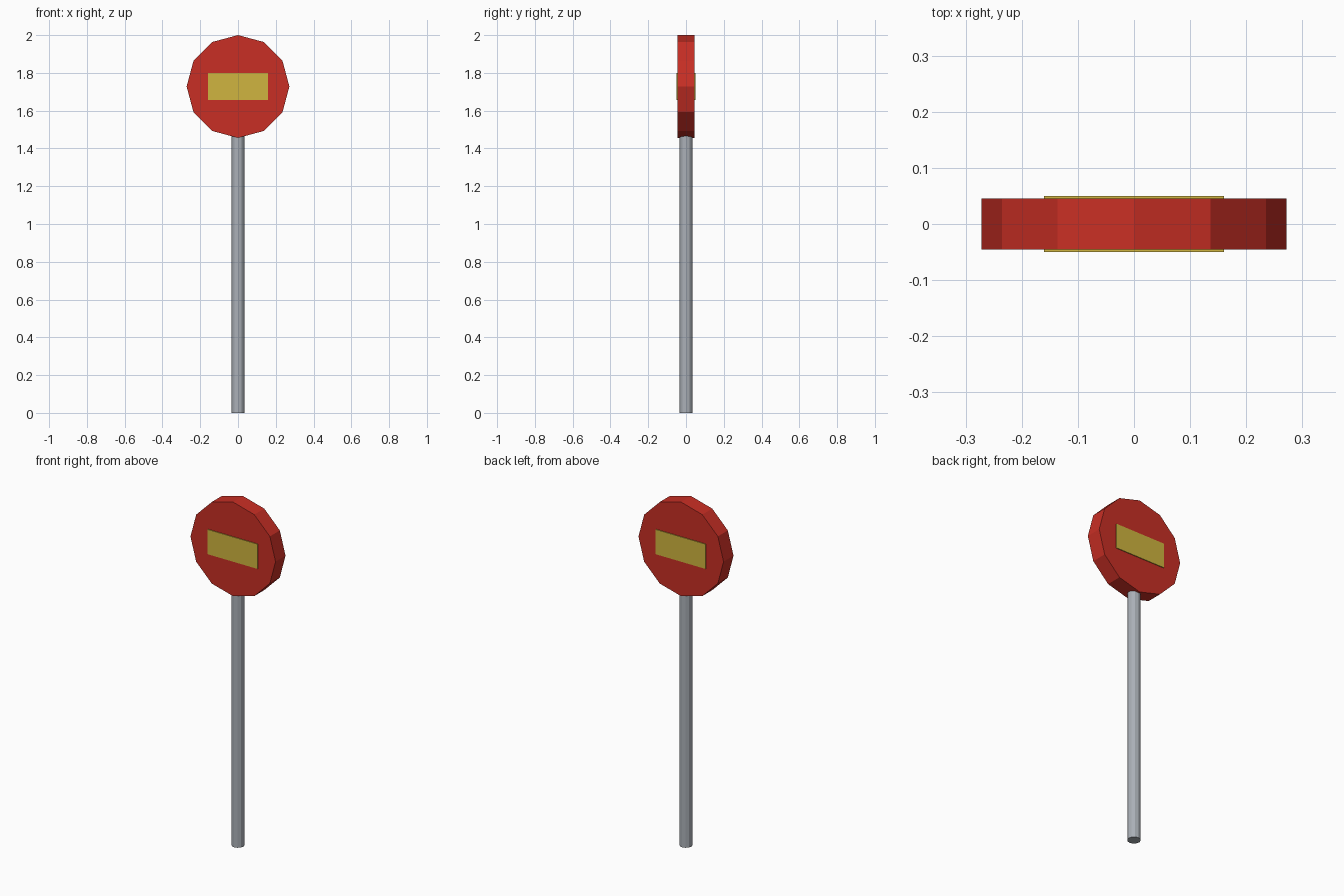
import bpy
import math

if "Cube" in bpy.data.objects:
    bpy.data.objects.remove(bpy.data.objects["Cube"])


def material(name, rgb):
    m = bpy.data.materials.new(name)
    m.diffuse_color = (*rgb, 1.0)
    m.use_nodes = True
    m.node_tree.nodes["Principled BSDF"].inputs["Base Color"].default_value = m.diffuse_color
    return m


RED = material("sign red", (0.58, 0.028, 0.018))
YELLOW = material("bar yellow", (0.63, 0.46, 0.05))
GREY = material("pole grey", (0.40, 0.43, 0.47))

DISC_Z, DISC_R, DISC_T = 1.728, 0.272, 0.091


def finish(name, mat):
    ob = bpy.context.object
    ob.name = name
    ob.data.materials.append(mat)
    bpy.ops.object.transform_apply(location=False, rotation=True, scale=True)
    return ob


# Pole, tucked slightly into the bottom of the disc
POLE_H = 1.468
bpy.ops.mesh.primitive_cylinder_add(vertices=12, radius=0.035, depth=POLE_H,
                                    location=(0, 0, POLE_H / 2))
finish("pole", GREY)

# Twelve-sided disc with a corner pointing up
bpy.ops.mesh.primitive_cylinder_add(vertices=12, radius=DISC_R, depth=DISC_T,
                                    location=(0, 0, DISC_Z),
                                    rotation=(math.pi / 2, 0, 0))
finish("sign_disc", RED)

# Thin bar on the front and back faces
for name, side in (("front_bar", -1), ("back_bar", 1)):
    bpy.ops.mesh.primitive_cube_add(size=1, location=(0, side * (DISC_T / 2 + 0.001), DISC_Z + 0.001))
    bpy.context.object.scale = (0.32, 0.007, 0.143)
    finish(name, YELLOW)
